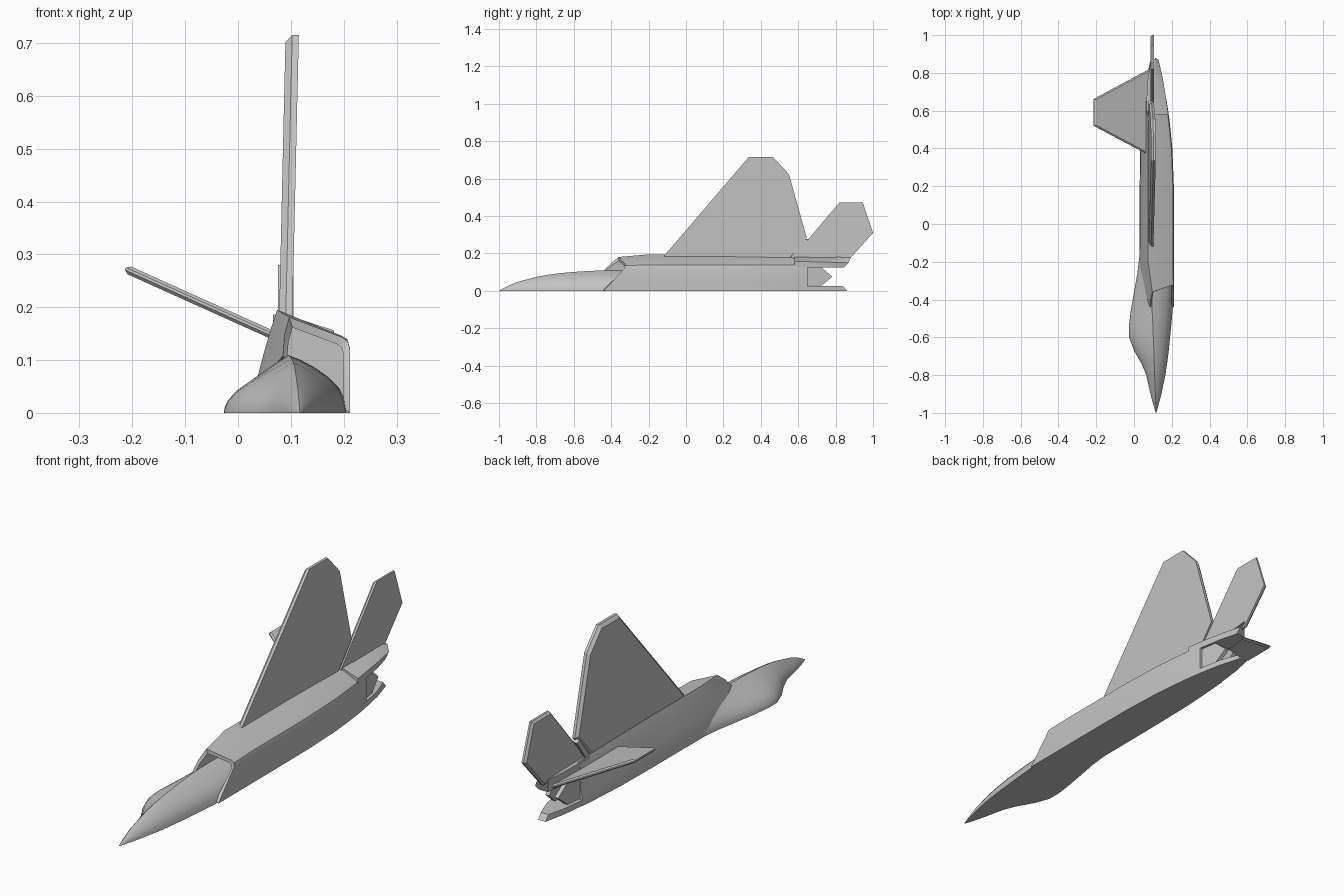
import bpy, bmesh
from mathutils import Vector

grey = bpy.data.materials.new("airframe grey")
grey.diffuse_color = (0.55, 0.55, 0.55, 1)


def loft(name, rings, angle=0.6):
    """Skin closed rings of 3D points and cap both ends."""
    bm = bmesh.new()
    rows = [[bm.verts.new(p) for p in r] for r in rings]
    n = len(rows[0])
    for a, b in zip(rows, rows[1:]):
        for i in range(n):
            j = (i + 1) % n
            bm.faces.new((a[i], a[j], b[j], b[i]))
    bm.faces.new(rows[0])
    bm.faces.new(rows[-1])
    bmesh.ops.remove_doubles(bm, verts=bm.verts, dist=0.0002)
    bmesh.ops.recalc_face_normals(bm, faces=bm.faces)
    me = bpy.data.meshes.new(name)
    bm.to_mesh(me)
    bm.free()
    me.materials.append(grey)
    ob = bpy.data.objects.new(name, me)
    bpy.context.collection.objects.link(ob)
    bpy.ops.object.select_all(action='DESELECT')
    ob.select_set(True)
    bpy.context.view_layer.objects.active = ob
    bpy.ops.object.shade_smooth_by_angle(angle=angle)
    return ob


def plate(name, pts, layers):
    """Bevelled slab: layers are (offset vector, scale about the centre)."""
    pts = [Vector(p) for p in pts]
    c = sum(pts, Vector()) / len(pts)
    return loft(name, [[c + (p - c) * s + Vector(o) for p in pts]
                       for o, s in layers], 0.15)


# Forward fuselage with canopy hump: y, top x, chine x, chine z, belly x
stations = [
    (-1.00, 0.116, 0.117, 0.001, 0.118), (-0.95, 0.100, 0.115, 0.027, 0.132),
    (-0.90, 0.087, 0.113, 0.048, 0.145), (-0.80, 0.065, 0.109, 0.075, 0.166),
    (-0.74, 0.040, 0.107, 0.086, 0.175), (-0.67, 0.000, 0.105, 0.095, 0.184),
    (-0.60, -0.026, 0.102, 0.101, 0.191), (-0.54, -0.027, 0.100, 0.105, 0.197),
    (-0.46, -0.017, 0.096, 0.109, 0.204), (-0.36, 0.000, 0.094, 0.110, 0.208),
    (-0.26, 0.018, 0.092, 0.110, 0.208), (-0.14, 0.032, 0.092, 0.110, 0.206)]
upper = [(0, 0), (0.015, 0.1), (0.06, 0.22), (0.19, 0.4), (0.38, 0.56), (0.65, 0.77), (1, 1)]
lower = [(0.22, 0.91), (0.45, 0.78), (0.67, 0.62), (0.86, 0.42), (0.96, 0.2), (1, 0)]
loft("forward_fuselage", [
    [(t + (c - t) * u, y, h * v) for u, v in upper] +
    [(c + (b - c) * u, y, h * v) for u, v in lower]
    for y, t, c, h, b in stations])

# Main fuselage with a swept, hollow air intake
mouth = [(0.035, -0.30, 0), (0.042, -0.30, 0.04), (0.062, -0.38, 0.082),
         (0.085, -0.44, 0.108), (0.088, -0.40, 0.148), (0.097, -0.36, 0.181),
         (0.198, -0.325, 0.143), (0.208, -0.325, 0.135), (0.212, -0.33, 0.12),
         (0.212, -0.385, 0.06), (0.212, -0.44, 0)]
hub = Vector((0.135, 0, 0.06))
lip = []
for p in mouth:
    q = Vector(p)
    hub.y = q.y
    lip.append(q.lerp(hub, 0.16))
rings = [[(p.x, -0.15, p.z) for p in lip], lip, mouth]
# y, top x, shoulder x, shoulder z, belly x
for y, t, s, h, b in [(-0.2, 0.028, 0.070, 0.195, 0.212), (0.0, 0.029, 0.070, 0.195, 0.212),
                      (0.2, 0.030, 0.070, 0.195, 0.211), (0.4, 0.033, 0.070, 0.193, 0.203),
                      (0.55, 0.042, 0.070, 0.190, 0.188), (0.65, 0.050, 0.070, 0.187, 0.173)]:
    rings.append([(t, y, 0), (t + 0.003, y, 0.04), (t + 0.012, y, 0.08),
                  (t * 0.5 + s * 0.5 + 0.003, y, 0.125), (s - 0.006, y, 0.165),
                  (s + 0.004, y, h), (b - 0.016, y, 0.146), (b - 0.005, y, 0.139),
                  (b, y, 0.122), (b, y, 0.06), (b, y, 0)])
loft("main_fuselage", rings)

# Tail booms: outer one carries the tailplane, inner one lies on the centreline
loft("outer_tail_boom", [
    [(x0, y, 0.126), (x0, y, z), (x0 + 0.03, y + e, z - 0.002),
     (x1, y + e * 0.7, z - 0.03), (x1, y, 0.126)]
    for y, e, x0, x1, z in [(0.58, 0, 0.066, 0.182, 0.186), (0.65, 0, 0.066, 0.172, 0.186),
                            (0.76, 0.02, 0.072, 0.152, 0.183), (0.845, 0.035, 0.085, 0.130, 0.18)]])
loft("centre_tail_boom", [
    [(x0, y, 0), (x0, y - e, 0.025), (x1, y - e, 0.025), (x1, y, 0)]
    for y, e, x0, x1 in [(0.58, 0, 0.046, 0.184), (0.65, 0, 0.052, 0.173),
                         (0.76, 0, 0.065, 0.152), (0.86, 0.02, 0.085, 0.122)]])

# Pointed exhaust flaps, upper and lower
for name, x, slope, t in [("upper_nozzle_flap", 0.062, 0.10, 0.018),
                          ("lower_nozzle_flap", 0.148, -0.16, 0.018)]:
    plate(name, [(x + slope * (y - 0.62), y, z) for y, z in
                 [(0.62, 0.028), (0.725, 0.028), (0.782, 0.076), (0.725, 0.125), (0.62, 0.125)]],
          [((0, 0, 0), 1), ((t, 0, 0), 1)])


def wing(name, outline, x, lean, t, inset):
    plate(name, [(x + lean * (z - 0.19), y, z) for y, z in outline],
          [((0, 0, 0), 1), ((-t * 0.5, 0, 0), 1), ((-t, 0, 0), inset)])


# Main wing, tailplane and the short strake between them
wing("main_wing", [(-0.136, 0.165), (0.335, 0.715), (0.465, 0.715), (0.55, 0.625),
                   (0.645, 0.285), (0.545, 0.165)], 0.103, 0.023, 0.025, 0.95)
wing("tailplane", [(0.555, 0.16), (0.82, 0.472), (0.945, 0.472), (1.0, 0.31), (0.865, 0.16)],
     0.105, 0, 0.018, 0.94)
wing("wing_root_strake", [(0.545, 0.16), (0.635, 0.28), (0.652, 0.27), (0.575, 0.16)],
     0.098, 0, 0.022, 1)

# Canted vertical fin
fin = [(-0.213, 0.52), (-0.213, 0.662), (0.085, 0.822), (0.085, 0.362)]
out = Vector((0.41, 0, 0.91)) * 0.008
plate("canted_fin", [(x, y, 0.15 + (0.06 - x) * 0.45) for x, y in fin],
      [(-out, 0.95), (-out * 0.3, 1), (out * 0.3, 1), (out, 0.95)])
